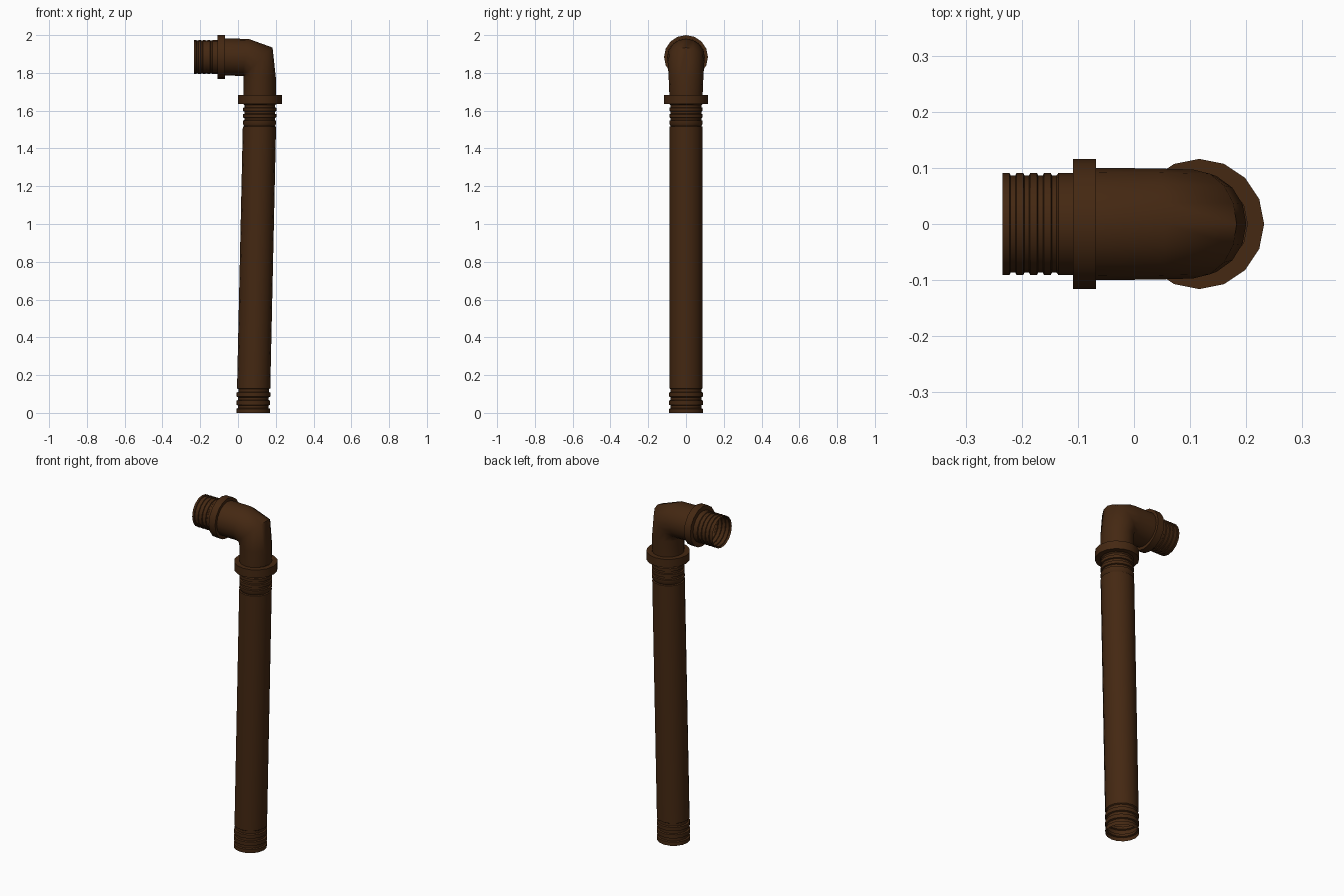
import bpy, bmesh, math

if "Cube" in bpy.data.objects:
    bpy.data.objects.remove(bpy.data.objects["Cube"])

SIDES = 16
rust = bpy.data.materials.new("dark rust brown")
rust.diffuse_color = (0.058, 0.021, 0.006, 1)
rust.use_nodes = True
rust.node_tree.nodes["Principled BSDF"].inputs["Base Color"].default_value = rust.diffuse_color


def loft(name, rings, angle=35):
    """Skin oval rings; each ring = (inner xz, outer xz, half width in y)."""
    bm = bmesh.new()
    loops = []
    for (ix, iz), (ox, oz), w in rings:
        cx, cz, dx, dz = (ix + ox) / 2, (iz + oz) / 2, (ox - ix) / 2, (oz - iz) / 2
        loop = []
        for k in range(SIDES):
            a = 2 * math.pi * k / SIDES
            c, s = math.cos(a), math.sin(a)
            loop.append(bm.verts.new((cx + dx * c, w * s, cz + dz * c)))
        loops.append(loop)
    for a, b in zip(loops, loops[1:]):
        for k in range(SIDES):
            j = (k + 1) % SIDES
            bm.faces.new((a[k], a[j], b[j], b[k]))
    me = bpy.data.meshes.new(name)
    bm.to_mesh(me)
    bm.free()
    me.materials.append(rust)
    ob = bpy.data.objects.new(name, me)
    bpy.context.collection.objects.link(ob)
    bpy.ops.object.select_all(action='DESELECT')
    ob.select_set(True)
    bpy.context.view_layer.objects.active = ob
    bpy.ops.object.shade_smooth_by_angle(angle=math.radians(angle))
    return ob


def upright(z, r):
    """Ring on the slightly leaning vertical pipe."""
    x = 0.08 + 0.036 * min(z / 1.635, 1)
    return ((x - r, z), (x + r, z), r)


def sideways(x, r):
    """Ring on the horizontal outlet."""
    return ((x, 1.884 - r), (x, 1.884 + r), r)


def threads(start, step, count, ridge, groove):
    """Ridge and groove stations for a threaded end."""
    prof = []
    for i in range(count):
        t = start + i * step
        prof += [(t, ridge), (t + step * 0.5, ridge),
                 (t + step * 0.58, groove), (t + step * 0.92, groove)]
    return prof


R, G = 0.088, 0.081

# Long leaning pipe with threads at both ends
prof = threads(0, 0.043, 3, 0.089, G) + [(0.13, R), (1.515, R), (1.518, G)]
prof += threads(1.53, 0.034, 3, R, G) + [(1.635, R)]
loft("long_pipe", [upright(z, r) for z, r in prof])

# Collars on both ends of the elbow
collar = [(1.635, R - 0.002), (1.635, 0.116), (1.683, 0.116), (1.683, R - 0.002)]
loft("lower_collar", [upright(z, r) for z, r in collar])
collar = [(-0.109, 0.088), (-0.109, 0.116), (-0.068, 0.116), (-0.068, 0.09)]
loft("outlet_collar", [sideways(x, r) for x, r in collar])

# Faceted elbow
loft("elbow", [
    ((0.030, 1.683), (0.200, 1.683), 0.088),
    ((0.030, 1.778), (0.200, 1.776), 0.092),
    ((0.029, 1.783), (0.183, 1.934), 0.097),
    ((0.024, 1.784), (0.056, 1.980), 0.099),
    ((-0.068, 1.786), (-0.068, 1.982), 0.100)], 60)

# Threaded outlet, open at its end
prof = threads(-0.234, 0.0245, 4, 0.0905, 0.0865) + [(-0.135, 0.0905), (-0.109, 0.0905)]
loft("threaded_outlet", [sideways(x, r) for x, r in prof])
